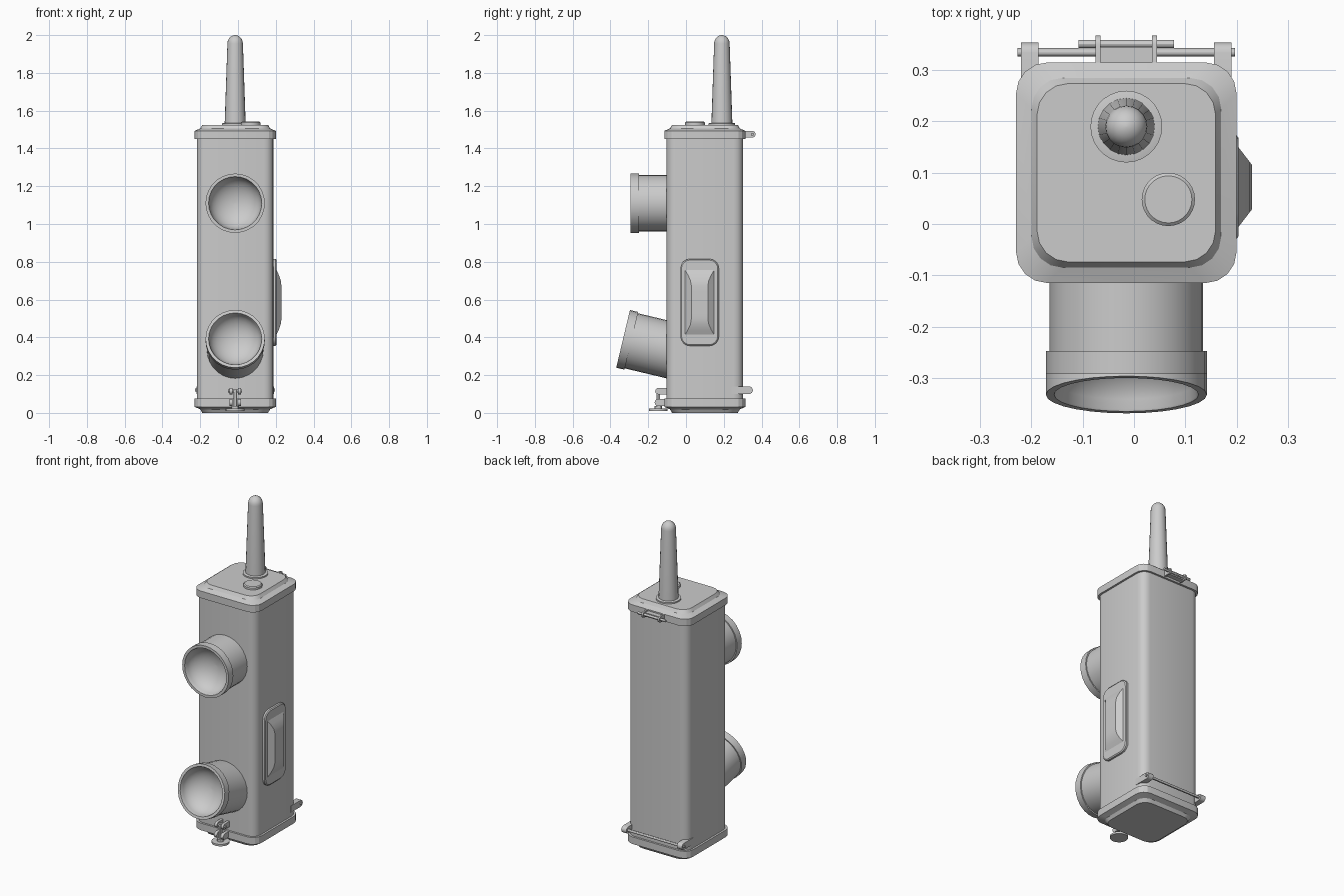
import bpy, bmesh
from math import sin, cos, pi, radians
from mathutils import Matrix, Vector

if "Cube" in bpy.data.objects:
    bpy.data.objects.remove(bpy.data.objects["Cube"])

CX, CY = -0.015, 0.10


def loft(name, rings, mat=Matrix(), angle=30):
    """Skin equal-length rings of points and cap both ends."""
    bm = bmesh.new()
    vs = [[bm.verts.new(mat @ Vector(p)) for p in ring] for ring in rings]
    n = len(vs[0])
    for a, b in zip(vs, vs[1:]):
        for i in range(n):
            bm.faces.new((a[i], a[(i + 1) % n], b[(i + 1) % n], b[i]))
    bm.faces.new(vs[0][::-1])
    bm.faces.new(vs[-1])
    bmesh.ops.recalc_face_normals(bm, faces=bm.faces)
    me = bpy.data.meshes.new(name)
    bm.to_mesh(me)
    bm.free()
    ob = bpy.data.objects.new(name, me)
    bpy.context.collection.objects.link(ob)
    bpy.ops.object.select_all(action='DESELECT')
    ob.select_set(True)
    bpy.context.view_layer.objects.active = ob
    bpy.ops.object.shade_smooth_by_angle(angle=radians(angle))
    return ob


def rrect(hx, hy, r, z, seg=4):
    pts = []
    for k, (sx, sy) in enumerate(((1, 1), (-1, 1), (-1, -1), (1, -1))):
        for i in range(seg + 1):
            a = k * pi / 2 + i * pi / 2 / seg
            pts.append((sx * (hx - r) + r * cos(a), sy * (hy - r) + r * sin(a), z))
    return pts


def lathe(name, profile, mat, n=24, angle=30):
    rings = [[(r * cos(2 * pi * i / n), r * sin(2 * pi * i / n), d) for i in range(n)]
             for r, d in profile]
    return loft(name, rings, mat, angle)


def box(name, x0, x1, y0, y1, z0, z1):
    return loft(name, [[(x0, y0, z), (x1, y0, z), (x1, y1, z), (x0, y1, z)] for z in (z0, z1)])


def rod_x(name, x0, x1, y, z, r):
    mat = Matrix.Translation((x0, y, z)) @ Matrix.Rotation(pi / 2, 4, 'Y')
    return lathe(name, [(r, 0), (r, x1 - x0)], mat, 12)


def lug(name, x0, x1, y0, y1, z, r):
    """Flat ear with a rounded end at y1, lying in the YZ plane."""
    s = 1 if y1 > y0 else -1
    c = y1 - s * r
    pts = [(y0, z - r)] + [(c + s * r * cos(a), z + r * sin(a))
                           for a in (-pi / 2 + pi * i / 8 for i in range(9))] + [(y0, z + r)]
    return loft(name, [[(x, y, zz) for y, zz in pts] for x in (x0, x1)])


# Body and the two stepped end caps
here = Matrix.Translation((CX, CY, 0))
loft("body", [rrect(0.203, 0.203, 0.05, z) for z in (0.04, 1.48)], here)
cap = [(0, 0.0), (0.008, -0.006), (0.008, 0), (0.0, 0.04), (0.033, 0.055), (0.042, 0.074)]
steps = [(0.0, 0.0), (0.0, 0.043), (0.030, 0.056), (0.041, 0.075)]
for name, z, s in (("top_cap", 1.45, 1), ("bottom_cap", 0.075, -1)):
    loft(name, [rrect(0.215 - i, 0.215 - i, 0.06, z + s * d) for i, d in steps], here, 20)

# Antenna and its collar, push button
ant = [(0.056, 1.52)] + [(0.042 - 0.001, 1.955)]
ant += [(0.041 * cos(a), 1.955 + 0.045 * sin(a)) for a in (pi / 2 * i / 6 for i in range(1, 6))]
ant.append((0.002, 2.0))
at = Matrix.Translation((CX, 0.19, 0))
lathe("antenna", ant, at, 20)
lathe("antenna_collar", [(0.07, 1.515), (0.07, 1.533), (0.056, 1.536)], at, 28)
lathe("top_button", [(0.052, 1.515), (0.052, 1.537), (0.046, 1.542)],
      Matrix.Translation((0.067, 0.048, 0)), 28)


# Earpiece and mouthpiece cups with bowl-shaped hollows
def cup(name, y, z, tilt, back):
    prof = [(0.15, -back), (0.15, -0.045), (0.157, -0.045), (0.157, 0), (0.141, 0)]
    prof += [(0.138 * cos(a) + 0.001, -0.004 - 0.10 * sin(a))
             for a in (pi / 2 * i / 8 for i in range(9))]
    mat = Matrix.Translation((CX, y, z)) @ Matrix.Rotation(pi / 2 - radians(tilt), 4, 'X')
    lathe(name, prof, mat, 28)


cup("earpiece", -0.293, 1.11, 0, 0.25)
cup("mouthpiece", -0.333, 0.392, 13.4, 0.32)

# Talk switch: rounded plate and a domed, tapered press bar on the right side
side = Matrix.Translation((0, 0.072, 0.585)) @ Matrix(
    ((0, 0, 1, 0), (1, 0, 0, 0), (0, 1, 0, 0), (0, 0, 0, 1)))
loft("switch_plate", [rrect(0.102, 0.23, 0.05, 0.17),
                      rrect(0.102, 0.23, 0.05, 0.199),
                      rrect(0.096, 0.224, 0.045, 0.204)], side)
bar = []
for i in range(13):
    t = -1 + i / 6
    h = 0.028 * min(1, (1 - abs(t) ** 2.5) * 1.35)
    w = 0.08 - 1.3 * h
    z = 0.585 + 0.175 * t
    bar.append([(0.19, -0.008, z), (0.201, -0.008, z), (0.202 + h, 0.072 - w, z),
                (0.202 + h, 0.072 + w, z), (0.201, 0.152, z), (0.19, 0.152, z)])
loft("press_bar", bar)

# Upper hinge at the back of the top cap
box("hinge_block", CX - 0.06, CX + 0.06, 0.30, 0.345, 1.462, 1.485)
for s in (-1, 1):
    x = CX + s * 0.055
    lug("hinge_ear", x - 0.005, x + 0.005, 0.30, 0.368, 1.475, 0.018)
rod_x("hinge_pin", CX - 0.093, CX + 0.093, 0.351, 1.475, 0.008)

# Lower hinge: two arms and a long rod
for s in (-1, 1):
    x = CX + s * 0.188
    lug("lower_hinge_arm", x - 0.017, x + 0.017, 0.24, 0.354, 0.12, 0.02)
rod_x("lower_hinge_rod", CX - 0.212, CX + 0.212, 0.335, 0.12, 0.008)

# Front latch: ears on body and cap, pin, swing bolt and thumb disc
for s in (-1, 1):
    x = CX + s * 0.022
    lug("latch_upper_ear", x - 0.008, x + 0.008, -0.08, -0.163, 0.115, 0.017)
    lug("latch_lower_ear", x - 0.009, x + 0.009, -0.08, -0.166, 0.055, 0.018)
rod_x("latch_pin", CX - 0.037, CX + 0.037, -0.147, 0.115, 0.008)
bolt = Matrix.Translation((CX, -0.147, 0))
lathe("latch_bolt", [(0.01, 0.015), (0.01, 0.125)], bolt, 12)
lathe("latch_nut", [(0.02, 0.018), (0.02, 0.036)], bolt, 12)
lathe("latch_disc", [(0.05, 0.01), (0.05, 0.022)], bolt, 20)
